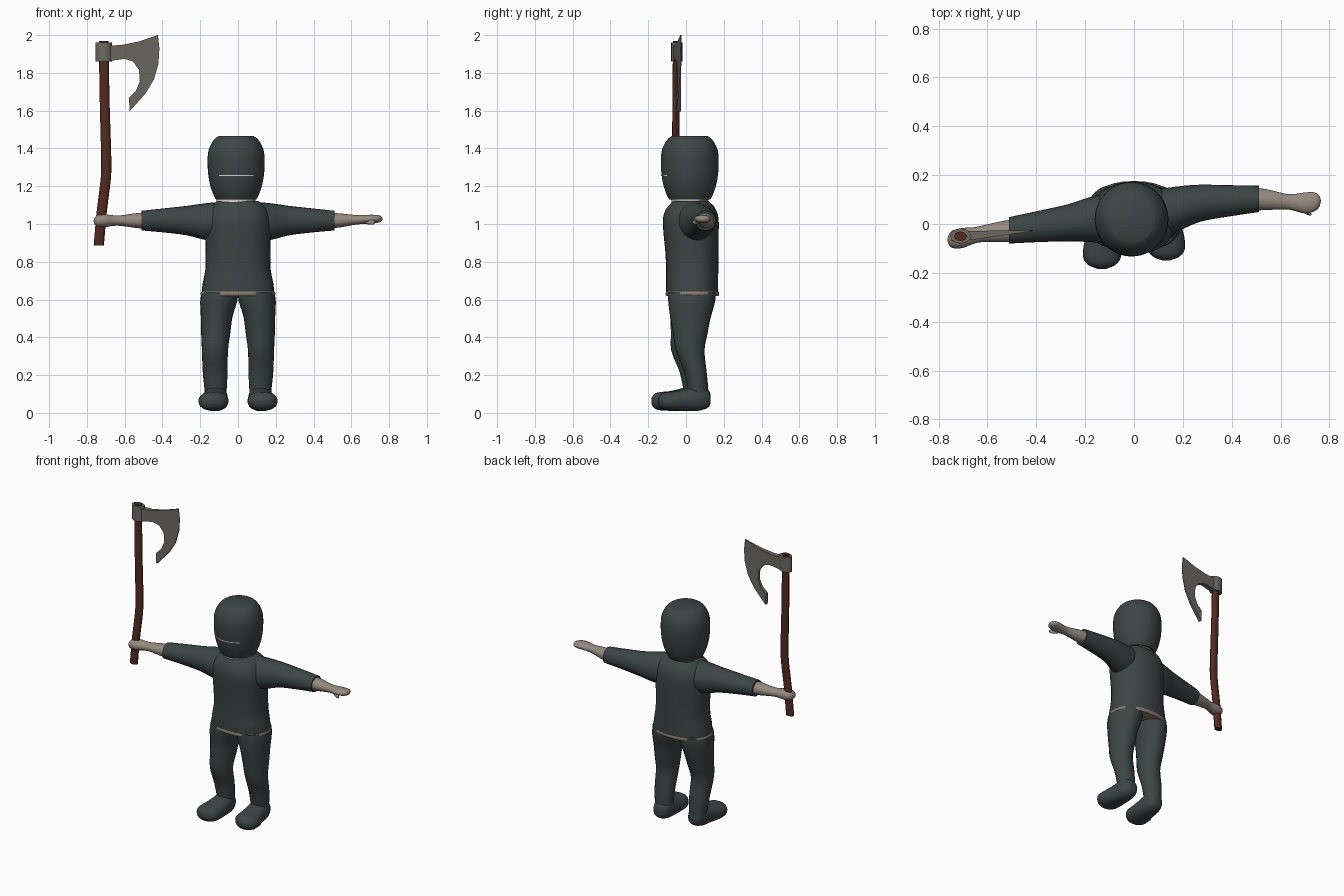
import bpy, bmesh, math
from mathutils import Vector


def material(name, rgb):
    m = bpy.data.materials.new(name)
    m.diffuse_color = (*rgb, 1)
    return m


CLOTH = material("dark slate cloth", (0.045, 0.06, 0.06))
SKIN = material("greyish skin", (0.30, 0.255, 0.215))
HEM = material("tan hem", (0.25, 0.20, 0.165))
METAL = material("dull metal", (0.15, 0.14, 0.12))
WOOD = material("brown wood", (0.085, 0.023, 0.015))
PALE = material("pale lining", (0.8, 0.8, 0.78))
GOLD = material("gold lining", (0.5, 0.36, 0.08))


def finish(name, bm, mats, angle=40):
    bmesh.ops.recalc_face_normals(bm, faces=bm.faces)
    me = bpy.data.meshes.new(name)
    bm.to_mesh(me)
    bm.free()
    ob = bpy.data.objects.new(name, me)
    bpy.context.collection.objects.link(ob)
    for m in mats:
        me.materials.append(m)
    bpy.ops.object.select_all(action='DESELECT')
    ob.select_set(True)
    bpy.context.view_layer.objects.active = ob
    bpy.ops.object.shade_smooth_by_angle(angle=math.radians(angle))
    return ob


def smooth_path(rings, steps):
    """Catmull-Rom interpolation of (x, y, z, half width, half height)."""
    pts = [Vector(r) for r in rings]
    out = []
    for i in range(len(pts) - 1):
        p1, p2 = pts[i], pts[i + 1]
        p0, p3 = pts[max(i - 1, 0)], pts[min(i + 2, len(pts) - 1)]
        for s in range(steps):
            t = s / steps
            out.append(0.5 * (2 * p1 + (p2 - p0) * t
                              + (2 * p0 - 5 * p1 + 4 * p2 - p3) * t * t
                              + (3 * p1 - p0 - 3 * p2 + p3) * t ** 3))
    return out + [pts[-1]]


def loft(name, axis, rings, mats, n=24, steps=3, power=2.0, keep=None, gold=None):
    """Tube of (super)elliptical sections set square to the given axis."""
    bm = bmesh.new()
    loops = []
    for x, y, z, a, b in smooth_path(rings, steps):
        loop = []
        for k in range(n):
            t = 2 * math.pi * k / n
            c, s = math.cos(t), math.sin(t)
            u = a * math.copysign(abs(c) ** (2 / power), c)
            v = b * math.copysign(abs(s) ** (2 / power), s)
            off = {'x': (0, u, v), 'y': (u, 0, v), 'z': (u, v, 0)}[axis]
            loop.append(bm.verts.new((x + off[0], y + off[1], z + off[2])))
        loops.append(loop)
    for p, q in zip(loops, loops[1:]):
        for k in range(n):
            bm.faces.new((p[k], p[(k + 1) % n], q[(k + 1) % n], q[k]))
    bm.faces.new(loops[0])
    bm.faces.new(loops[-1])
    if keep:
        drop = [f for f in bm.faces if not keep(f.calc_center_median())]
        bmesh.ops.delete(bm, geom=drop, context='FACES')
    if gold:
        for f in bm.faces:
            f.material_index = int(gold(f.calc_center_median()))
    return finish(name, bm, mats)


# Helmet with flat crown, eye slit and neck lining
HX, HY = -0.01, 0.02
loft("helmet", 'z', [(HX, HY, z, a, a + 0.002) for z, a in (
    (1.13, 0.107), (1.155, 0.120), (1.20, 0.136), (1.257, 0.147), (1.32, 0.151),
    (1.38, 0.148), (1.42, 0.134), (1.45, 0.114), (1.465, 0.093))], [CLOTH], n=48)
loft("eye_slit", 'z', [(HX, HY, 1.254, 0.149, 0.152), (HX, HY, 1.260, 0.150, 0.153)],
     [PALE], n=48, steps=1, keep=lambda c: c.y < -0.10)
loft("neck", 'z', [(HX, 0.02, 1.09, 0.103, 0.09), (HX, 0.02, 1.134, 0.103, 0.10)],
     [PALE, GOLD], steps=1, gold=lambda c: c.y > 0.06)

# Tunic body and hem
loft("tunic", 'z', [
    (0, 0.033, 0.625, 0.193, 0.137), (0, 0.032, 0.68, 0.188, 0.138),
    (0, 0.033, 0.76, 0.173, 0.138), (0, 0.031, 0.86, 0.171, 0.141),
    (0, 0.027, 0.95, 0.174, 0.146), (0, 0.025, 1.03, 0.172, 0.147),
    (0, 0.026, 1.085, 0.150, 0.128), (-0.002, 0.026, 1.123, 0.108, 0.092)],
    [CLOTH], n=32, power=2.25)
loft("hem", 'z', [(0, 0.034, 0.618, 0.192, 0.137), (0, 0.034, 0.63, 0.198, 0.142),
                  (0, 0.034, 0.642, 0.194, 0.139)], [HEM], n=32, power=2.25)

# Sleeves: centre line swings forward on one side and back on the other
for side, ys in ((-1, (0.025, 0.018, 0.005, -0.010, -0.026)),
                 (1, (0.035, 0.062, 0.085, 0.095, 0.103))):
    shape = ((0.08, 1.01, 0.105, 0.108), (0.18, 1.013, 0.092, 0.096),
             (0.27, 1.018, 0.076, 0.078), (0.39, 1.019, 0.064, 0.064),
             (0.512, 1.018, 0.054, 0.052))
    loft("sleeve_left" if side > 0 else "sleeve_right", 'x',
         [(side * x, y, z, a, b) for y, (x, z, a, b) in zip(ys, shape)], [CLOTH])

# Gripping forearm and fist
loft("fist_arm", 'x', [
    (-0.48, -0.026, 1.018, 0.046, 0.044), (-0.54, -0.031, 1.018, 0.043, 0.039),
    (-0.62, -0.040, 1.018, 0.034, 0.028), (-0.66, -0.048, 1.018, 0.034, 0.028),
    (-0.70, -0.057, 1.018, 0.041, 0.034), (-0.74, -0.062, 1.017, 0.037, 0.032),
    (-0.757, -0.064, 1.016, 0.024, 0.02), (-0.764, -0.065, 1.016, 0.004, 0.004)], [SKIN])

# Open hand with thumb
loft("open_hand_arm", 'x', [
    (0.48, 0.102, 1.018, 0.047, 0.042), (0.54, 0.100, 1.019, 0.043, 0.037),
    (0.62, 0.092, 1.022, 0.032, 0.026), (0.66, 0.088, 1.024, 0.035, 0.024),
    (0.70, 0.086, 1.026, 0.043, 0.023), (0.735, 0.090, 1.027, 0.040, 0.021),
    (0.757, 0.093, 1.027, 0.026, 0.015), (0.765, 0.094, 1.027, 0.004, 0.004)], [SKIN])
loft("thumb", 'y', [
    (0.665, 0.085, 1.018, 0.020, 0.014), (0.69, 0.06, 1.012, 0.018, 0.014),
    (0.712, 0.043, 1.009, 0.014, 0.012), (0.722, 0.034, 1.009, 0.003, 0.003)],
    [SKIN], n=12)

# Trouser legs and shoes
for side, tag in ((-1, "right"), (1, "left")):
    d = side * 0.012
    loft("leg_" + tag, 'z', [
        (side * x, y + d * k, z, a, b) for x, y, z, a, b, k in (
            (0.118, 0.055, 0.09, 0.056, 0.052, 1), (0.119, 0.050, 0.14, 0.060, 0.055, 1),
            (0.121, 0.037, 0.22, 0.066, 0.060, 1), (0.122, 0.010, 0.33, 0.069, 0.076, 1),
            (0.118, 0.017, 0.42, 0.077, 0.091, .5), (0.113, 0.024, 0.51, 0.084, 0.108, 0),
            (0.102, 0.030, 0.59, 0.098, 0.124, 0), (0.096, 0.032, 0.64, 0.096, 0.126, 0))],
        [CLOTH])
    loft("shoe_" + tag, 'y', [
        (side * x, y + side * 0.0175, z, a, b) for x, y, z, a, b in (
            (0.117, 0.113, 0.075, 0.015, 0.018), (0.117, 0.102, 0.075, 0.042, 0.045),
            (0.118, 0.055, 0.078, 0.062, 0.066), (0.122, -0.01, 0.069, 0.068, 0.060),
            (0.128, -0.07, 0.063, 0.078, 0.052), (0.131, -0.12, 0.062, 0.077, 0.048),
            (0.132, -0.15, 0.062, 0.056, 0.038), (0.132, -0.166, 0.062, 0.018, 0.015))],
        [CLOTH], power=2.3)

# Axe: bent shaft, eye socket and bearded blade
loft("axe_shaft", 'z', [
    (-0.737, -0.058, 0.885, 0.027, 0.019), (-0.722, -0.057, 1.06, 0.027, 0.019),
    (-0.700, -0.056, 1.24, 0.027, 0.019), (-0.698, -0.055, 1.36, 0.027, 0.019),
    (-0.706, -0.053, 1.65, 0.026, 0.019), (-0.711, -0.050, 1.968, 0.026, 0.019)],
    [WOOD], n=12)
loft("axe_eye", 'z', [(-0.710, -0.049, 1.86, 0.044, 0.031),
                      (-0.710, -0.049, 1.96, 0.044, 0.031)], [METAL], n=12, steps=1)

outline = [(-0.69, 1.945), (-0.62, 1.947), (-0.53, 1.965), (-0.424, 2.0),
           (-0.416, 1.93), (-0.421, 1.85), (-0.445, 1.765), (-0.49, 1.69),
           (-0.574, 1.596), (-0.577, 1.668), (-0.54, 1.705), (-0.52, 1.755),
           (-0.524, 1.815), (-0.555, 1.86), (-0.60, 1.874), (-0.69, 1.862)]
bm = bmesh.new()
faces = []
for sgn in (-1, 1):
    ring = []
    for x, z in outline:
        f = (x + 0.69) / 0.275
        ring.append(bm.verts.new((x, -0.049 + 0.022 * f + sgn * (0.02 - 0.018 * f), z)))
    bm.faces.new(ring)
    faces.append(ring)
for k in range(len(outline)):
    j = (k + 1) % len(outline)
    bm.faces.new((faces[0][k], faces[0][j], faces[1][j], faces[1][k]))
finish("axe_blade", bm, [METAL], 30)
